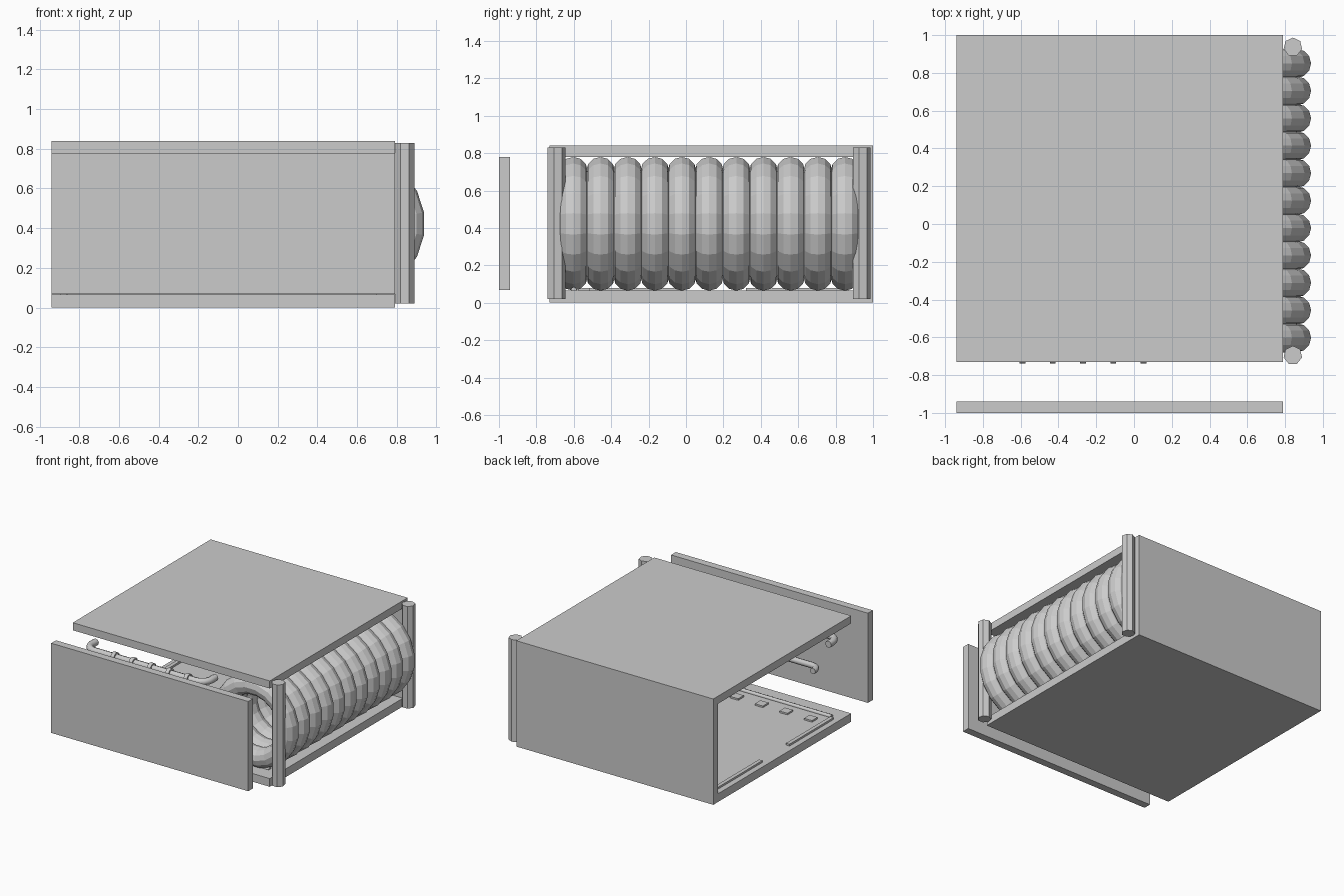
import bpy, math

if "Cube" in bpy.data.objects:
    bpy.data.objects.remove(bpy.data.objects["Cube"])

XC = -0.075   # case centre in x
YC = 0.135    # case centre in y


def box(name, x0, x1, y0, y1, z0, z1):
    bpy.ops.mesh.primitive_cube_add(size=1, location=((x0 + x1) / 2, (y0 + y1) / 2, (z0 + z1) / 2))
    o = bpy.context.object
    o.name = name
    o.scale = (x1 - x0, y1 - y0, z1 - z0)
    return o


def pipe(name, pts, radius):
    cu = bpy.data.curves.new(name, 'CURVE')
    cu.dimensions = '3D'
    cu.bevel_depth = radius
    cu.bevel_resolution = 2
    cu.use_fill_caps = True
    sp = cu.splines.new('POLY')
    sp.points.add(len(pts) - 1)
    for p, co in zip(sp.points, pts):
        p.co = (*co, 1)
    o = bpy.data.objects.new(name, cu)
    bpy.context.collection.objects.link(o)
    return o


def u_path(x0, x1, y, z, leg, r, up=False):
    # straight run along x with rounded legs turning back (+y) or up (+z)
    flat = [(x0, leg)]
    for cx, a0 in ((x0 + r, math.pi), (x1 - r, 1.5 * math.pi)):
        for i in range(5):
            a = a0 + i * math.pi / 8
            flat.append((cx + r * math.cos(a), r + r * math.sin(a)))
    flat.append((x1, leg))
    return [(u, y, z + v) if up else (u, y + v, z) for u, v in flat]


# case: floor, lid, back wall and detached front panel; the left side is open
box("floor_slab", -0.94, 0.79, -0.73, 1.0, 0.0, 0.065)
box("top_slab", -0.94, 0.79, -0.73, 1.0, 0.78, 0.84)
box("back_wall", -0.94, 0.79, 0.94, 1.0, 0.065, 0.78)
box("front_panel", -0.94, 0.79, -1.0, -0.94, 0.068, 0.78)

# seven-sided corner posts
for name, y in (("front_post", -0.695), ("back_post", 0.937)):
    bpy.ops.mesh.primitive_cylinder_add(vertices=7, radius=0.05, depth=0.81, location=(0.841, y, 0.425))
    bpy.context.object.name = name

# row of thick rings forming the ribbed right side
for i in range(11):
    bpy.ops.mesh.primitive_torus_add(major_segments=20, minor_segments=12,
                                     major_radius=0.285, minor_radius=0.077,
                                     location=(0.58, -0.602 + i * 0.1452, 0.422),
                                     rotation=(math.pi / 2, math.radians(9), 0))
    bpy.context.object.name = f"side_ring_{i + 1}"

# floor pads and thin floor strips
for row, y in enumerate((-0.48,)):
    for i in range(7):
        x = -0.76 + i * 0.216
        box(f"floor_pad_{row}_{i}", x - 0.035, x + 0.035, y - 0.035, y + 0.035, 0.06, 0.078)
pipe("floor_strip_front", [(-0.86, -0.6, 0.068), (0.7, -0.6, 0.068)], 0.016)
for i, (y0, y1) in enumerate(((-0.575, -0.02), (0.32, 0.87))):
    box(f"floor_strip_left_{i}", -0.895, -0.865, y0, y1, 0.06, 0.08)

# ribbed upper rail and plain lower rail behind the front panel
pipe("upper_rail", u_path(-0.85, 0.2, -0.70, 0.65, 0.13, 0.08), 0.027)
for i in range(5):
    bpy.ops.mesh.primitive_cylinder_add(vertices=12, radius=0.038, depth=0.03,
                                        location=(-0.59 + i * 0.16, -0.70, 0.65),
                                        rotation=(0, math.pi / 2, 0))
    bpy.context.object.name = f"rail_ring_{i + 1}"
pipe("lower_rail", u_path(-0.70, 0.15, -0.67, 0.39, 0.08, 0.06), 0.024)
